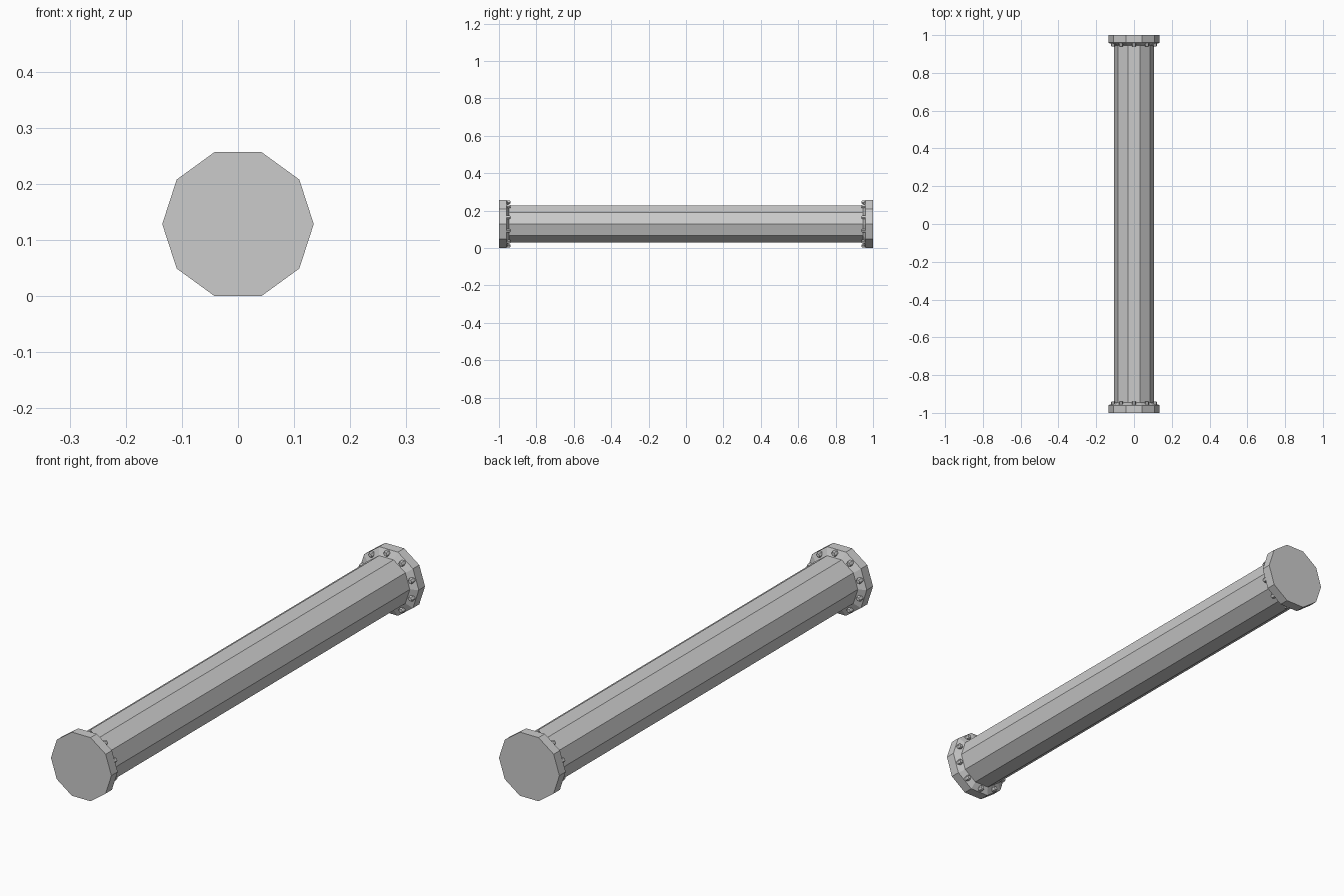
import bpy, bmesh, math

if "Cube" in bpy.data.objects:
    bpy.data.objects.remove(bpy.data.objects["Cube"])

SIDES = 10
R_FLANGE, R_PIPE, R_BOLTS = 0.135, 0.105, 0.116
ZC = R_FLANGE * math.sin(math.radians(72))


def add_lathe(bm, profile, sides, cx=0.0, cz=ZC):
    """Closed faceted solid around a y-parallel axis; profile = (radius, y)."""
    rings = []
    for r, y in profile:
        rings.append([bm.verts.new((cx + r * math.cos(2 * math.pi * i / sides), y,
                                    cz + r * math.sin(2 * math.pi * i / sides)))
                      for i in range(sides)])
    for a, b in zip(rings, rings[1:]):
        for i in range(sides):
            j = (i + 1) % sides
            bm.faces.new((a[i], a[j], b[j], b[i]))
    bm.faces.new(rings[0])
    bm.faces.new(rings[-1])


def finish(name, bm):
    bmesh.ops.recalc_face_normals(bm, faces=bm.faces[:])
    mesh = bpy.data.meshes.new(name)
    bm.to_mesh(mesh)
    bm.free()
    obj = bpy.data.objects.new(name, mesh)
    bpy.context.collection.objects.link(obj)
    return obj


# Ten-sided pipe, joined to the flange shoulders
bm = bmesh.new()
add_lathe(bm, [(R_PIPE, -0.95), (R_PIPE, 0.95)], SIDES)
finish("pipe", bm)

for side, s in (("front", -1), ("back", 1)):
    # Closed end flange with a shallow sloping shoulder
    bm = bmesh.new()
    add_lathe(bm, [(R_FLANGE, s * 1.0), (R_FLANGE, s * 0.96),
                   (R_PIPE - 0.002, s * 0.945)], SIDES)
    finish(side + "_flange", bm)

    # Ring of bolt heads, one per flange side
    bm = bmesh.new()
    for k in range(SIDES):
        a = 2 * math.pi * (k + 0.5) / SIDES
        add_lathe(bm, [(0.011, s * 0.965), (0.011, s * 0.943), (0.008, s * 0.939)], 6,
                  R_BOLTS * math.cos(a), ZC + R_BOLTS * math.sin(a))
    finish(side + "_bolts", bm)
